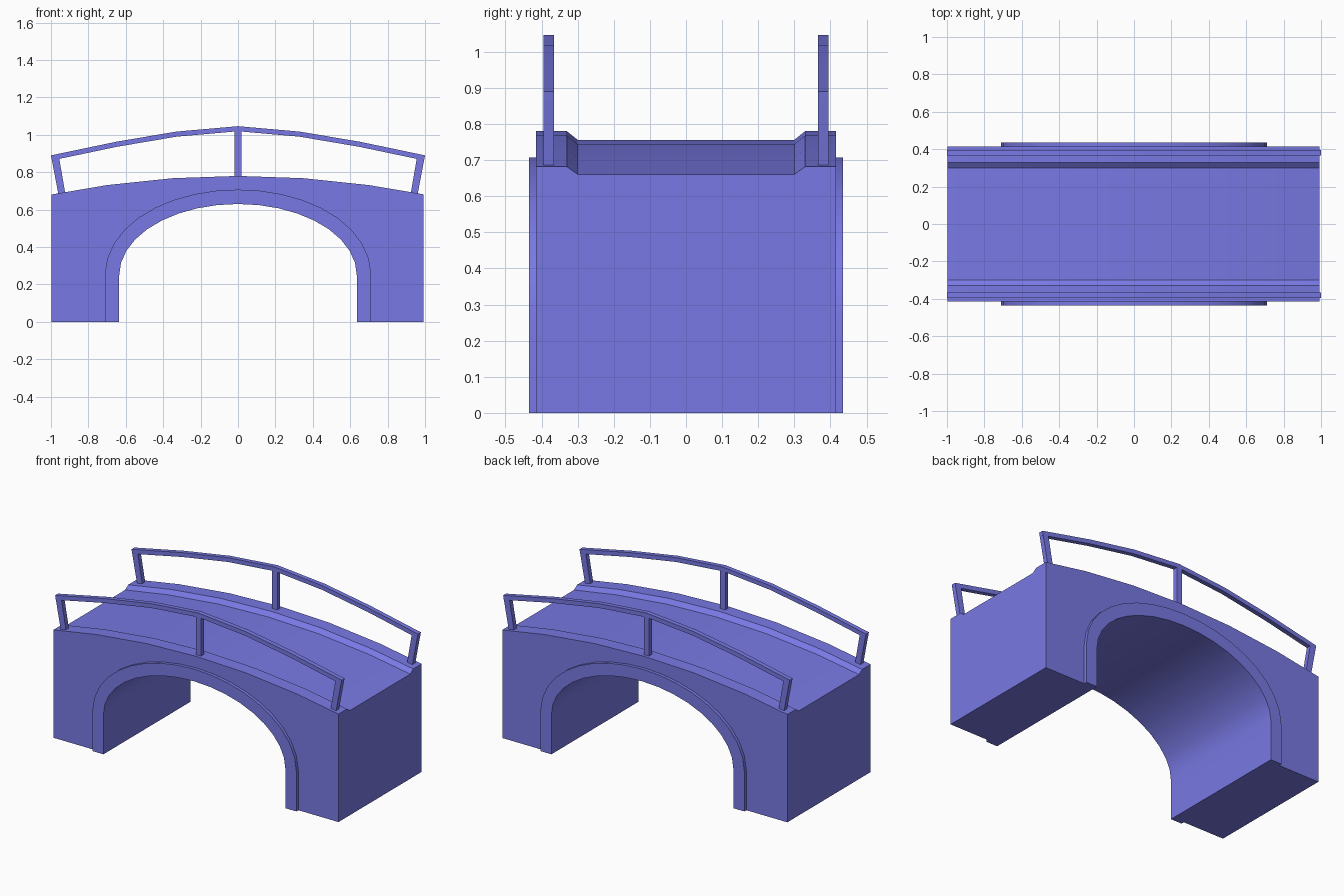
import bpy, bmesh, math

if "Cube" in bpy.data.objects:
    bpy.data.objects.remove(bpy.data.objects["Cube"])

mat = bpy.data.materials.new("periwinkle blue")
mat.diffuse_color = (0.19, 0.19, 0.78, 1)
mat.use_nodes = True
mat.node_tree.nodes["Principled BSDF"].inputs["Base Color"].default_value = mat.diffuse_color


def finish(name, bm, angle=30):
    """Clean normals, smooth shallow edges, keep sharp ones, make the object."""
    bmesh.ops.remove_doubles(bm, verts=bm.verts, dist=1e-5)
    bmesh.ops.recalc_face_normals(bm, faces=bm.faces)
    for e in bm.edges:
        e.smooth = e.calc_face_angle(math.pi) < math.radians(angle)
    for f in bm.faces:
        f.smooth = True
    bmesh.ops.triangulate(bm, faces=[f for f in bm.faces if len(f.verts) > 4])
    me = bpy.data.meshes.new(name)
    bm.to_mesh(me)
    bm.free()
    me.materials.append(mat)
    ob = bpy.data.objects.new(name, me)
    bpy.context.scene.collection.objects.link(ob)
    return ob


def bridge(bm, a, b, closed=False):
    n = len(a)
    for i in range(n if closed else n - 1):
        j = (i + 1) % n
        bm.faces.new((a[i], a[j], b[j], b[i]))


def ring(bm, pts, y):
    return [bm.verts.new((x, y, z)) for x, z in pts]


def prism(name, pts, y0, y1):
    bm = bmesh.new()
    a, b = ring(bm, pts, y0), ring(bm, pts, y1)
    bm.faces.new(a)
    bm.faces.new(b)
    bridge(bm, a, b, True)
    return finish(name, bm)


def arch(off, n=18):
    """Half-ellipse opening on straight legs, pushed outward by off."""
    a, b, zc = 0.635, 0.38, 0.25
    pts = [(a + off, 0)]
    for i in range(n + 1):
        t = math.pi * i / n
        nx, nz = math.cos(t) / a, math.sin(t) / b
        l = math.hypot(nx, nz)
        pts.append((a * math.cos(t) + off * nx / l, zc + b * math.sin(t) + off * nz / l))
    return pts + [(-a - off, 0)]


# Bridge body: side walls, arched passage and sunken deck
XL, XR, W = -0.998, 0.992, 0.415
xs = [XL, -0.70, -0.35, 0, 0.35, 0.70, XR]
top = [(x, 0.78 - 0.1 * x * x) for x in xs]
deck = [(x, 0.756 - 0.097 * x * x) for x in xs]
inner = arch(0)
bm = bmesh.new()
rows = [ring(bm, p, y) for p, y in
        ((top, -W), (top, -0.33), (deck, -0.30), (deck, 0.30), (top, 0.33), (top, W))]
for a, b in zip(rows, rows[1:]):
    bridge(bm, a, b)
soffit = [ring(bm, inner, y) for y in (-W, W)]
bridge(bm, *soffit)
left = ring(bm, [(XL, 0)], -W) + ring(bm, [(XL, 0)], W)
right = ring(bm, [(XR, 0)], -W) + ring(bm, [(XR, 0)], W)
for k, row in ((0, rows[0]), (1, rows[-1])):
    bm.faces.new([left[k]] + row + [right[k]] + soffit[k])
for foot, i in ((left, 0), (right, -1)):
    bm.faces.new([foot[0]] + [r[i] for r in rows] + [foot[1]])
bm.faces.new((left[0], left[1], soffit[1][-1], soffit[0][-1]))
bm.faces.new((right[0], right[1], soffit[1][0], soffit[0][0]))
finish("bridge_body", bm)

# Raised arch trim and railings, on both sides
outer = arch(0.077)
crest = [(-1, 0.89), (-0.65, 0.963), (-0.33, 1.017), (0, 1.046),
         (0.33, 1.017), (0.65, 0.963), (1, 0.89)]
under = [(x * 0.995, z - 0.027) for x, z in crest]
for s, side in ((-1, "front"), (1, "back")):
    prism(side + "_arch_trim", inner + outer[::-1], s * W, s * 0.435)
    y0, y1 = s * 0.366, s * 0.395
    bm = bmesh.new()
    bars = [ring(bm, p, y) for p, y in ((crest, y0), (crest, y1), (under, y1), (under, y0))]
    for a, b in zip(bars, bars[1:] + bars[:1]):
        bridge(bm, a, b)
    for i in (0, -1):
        bm.faces.new([r[i] for r in bars])
    finish(side + "_handrail", bm, 5)
    prism(side + "_middle_post", [(-0.018, 0.76), (0.018, 0.76), (0.018, 1.035), (-0.018, 1.035)], y0, y1)
    for m, end in ((-1, "left"), (1, "right")):
        prism(f"{side}_{end}_post", [(m * 0.96, 0.68), (m * 0.924, 0.69),
              (m * 0.958, 0.885), (m * 0.998, 0.88)], y0, y1)
